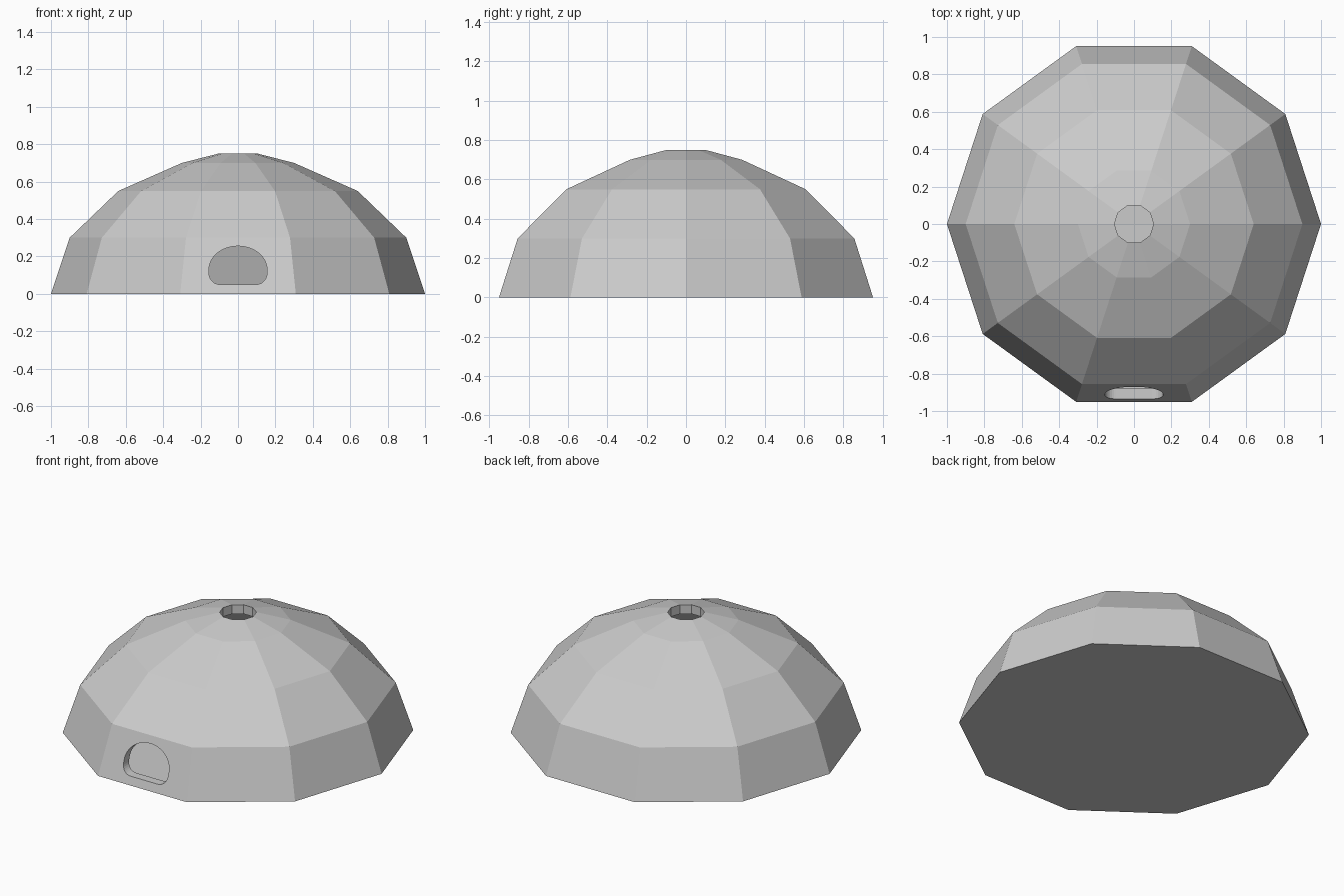
import bpy, bmesh, math

if "Cube" in bpy.data.objects:
    bpy.data.objects.remove(bpy.data.objects["Cube"])

SIDES = 10

# One plain colour
grey = bpy.data.materials.new("light_grey")
grey.diffuse_color = (0.6, 0.6, 0.6, 1)
grey.use_nodes = True
grey.node_tree.nodes["Principled BSDF"].inputs["Base Color"].default_value = grey.diffuse_color


def make_object(name, bm):
    bmesh.ops.recalc_face_normals(bm, faces=bm.faces[:])
    mesh = bpy.data.meshes.new(name)
    bm.to_mesh(mesh)
    bm.free()
    mesh.materials.append(grey)
    obj = bpy.data.objects.new(name, mesh)
    bpy.context.collection.objects.link(obj)
    return obj


# Hollow dome: closed wall profile (radius, height) from the base, over the
# smoke hole and down the inside to a thin floor
profile = [(1, 0), (0.9, 0.3), (0.64, 0.55), (0.3, 0.7), (0.105, 0.75),
           (0.105, 0.693), (0.282, 0.648), (0.609, 0.504), (0.852, 0.27),
           (0.941, 0.004)]
bm = bmesh.new()
rings = []
for r, z in profile:
    rings.append([bm.verts.new((r * math.cos(math.tau * i / SIDES),
                                r * math.sin(math.tau * i / SIDES), z))
                  for i in range(SIDES)])
for a, b in zip(rings, rings[1:]):
    for i in range(SIDES):
        j = (i + 1) % SIDES
        bm.faces.new((a[i], a[j], b[j], b[i]))
bm.faces.new(rings[0])    # underside
bm.faces.new(rings[-1])   # inside floor
dome = make_object("dome_shell", bm)

# Doorway cutter: arched top with rounded lower corners
half = [(0.155 * math.cos(t), 0.13 + 0.125 * math.sin(t))
        for t in (math.pi * i / 32 for i in range(33))]
corner = [(0.095 + 0.06 * math.cos(t), 0.11 - 0.06 * math.sin(t))
          for t in (math.pi / 2 * i / 8 for i in range(9))]
outline = half + [(-x, z) for x, z in corner] + corner[::-1]
bm = bmesh.new()
face = bm.faces.new([bm.verts.new((x, -1.1, z)) for x, z in outline])
out = bmesh.ops.extrude_face_region(bm, geom=[face])
bmesh.ops.translate(bm, vec=(0, 0.5, 0),
                    verts=[v for v in out["geom"] if isinstance(v, bmesh.types.BMVert)])
cutter = make_object("door_cutter", bm)
cutter.hide_render = True
cutter.hide_set(True)

# Cut the doorway through the front wall
cut = dome.modifiers.new("doorway", 'BOOLEAN')
cut.operation = 'DIFFERENCE'
cut.solver = 'EXACT'
cut.object = cutter
bpy.context.view_layer.objects.active = dome
dome.select_set(True)
bpy.ops.object.modifier_apply(modifier=cut.name)
bpy.data.objects.remove(cutter)
